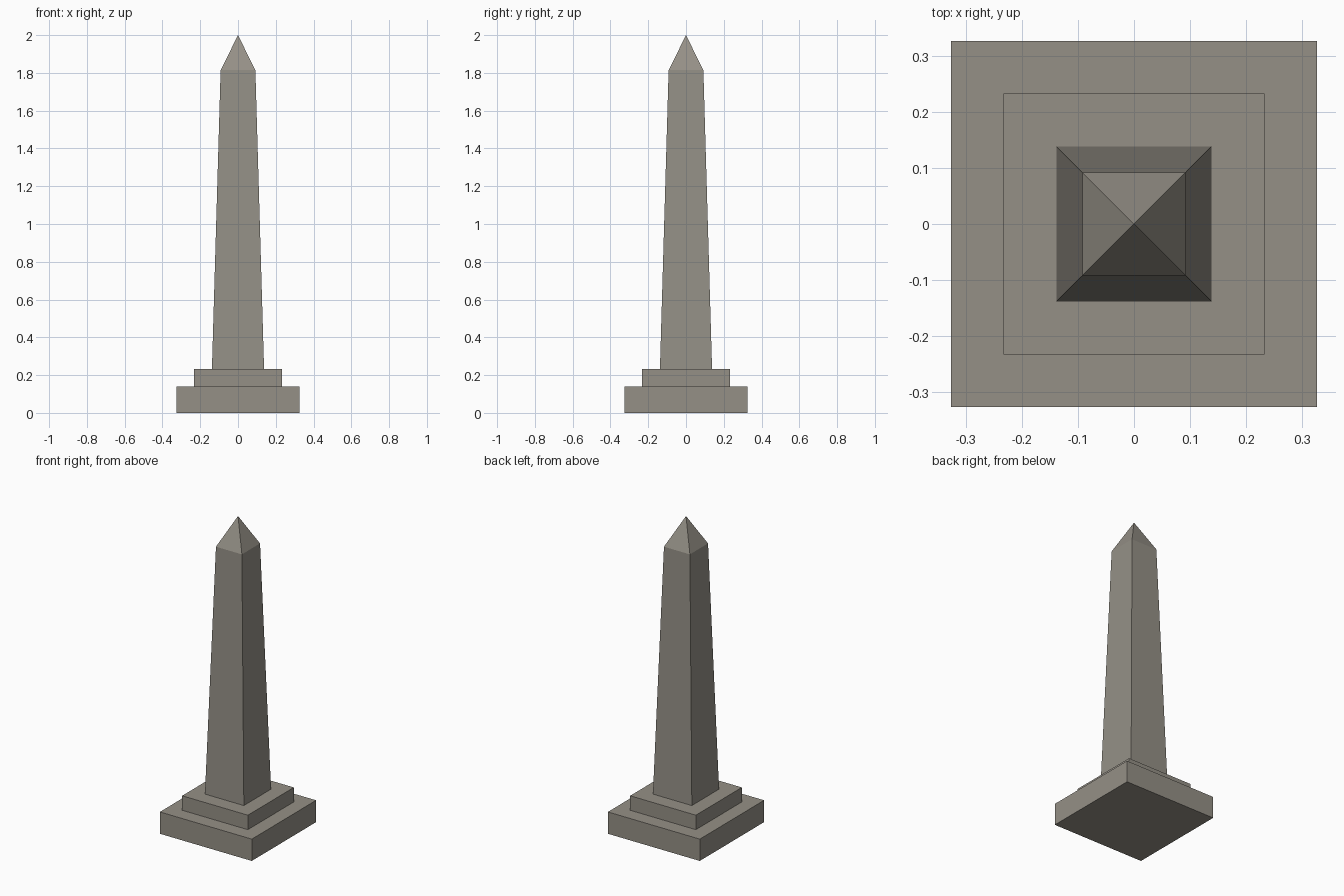
import bpy
import bmesh

if "Cube" in bpy.data.objects:
    bpy.data.objects.remove(bpy.data.objects["Cube"])

stone = bpy.data.materials.new("warm_grey_stone")
stone.diffuse_color = (0.30, 0.28, 0.24, 1)
stone.use_nodes = True
stone.node_tree.nodes["Principled BSDF"].inputs["Base Color"].default_value = stone.diffuse_color


def square_solid(name, sections):
    """Stack centred square sections (half width, z); half width 0 is a point."""
    bm = bmesh.new()
    rings = []
    for h, z in sections:
        corners = [(-h, -h), (h, -h), (h, h), (-h, h)] if h else [(0, 0)]
        rings.append([bm.verts.new((x, y, z)) for x, y in corners])
    for low, high in zip(rings, rings[1:]):
        for i in range(4):
            j = (i + 1) % 4
            top = [high[j], high[i]] if len(high) == 4 else high
            bm.faces.new([low[i], low[j]] + top)
    bm.faces.new(rings[0][::-1])
    if len(rings[-1]) == 4:
        bm.faces.new(rings[-1])
    mesh = bpy.data.meshes.new(name)
    bm.to_mesh(mesh)
    bm.free()
    mesh.materials.append(stone)
    obj = bpy.data.objects.new(name, mesh)
    bpy.context.collection.objects.link(obj)
    return obj


# Two stepped plinth slabs
square_solid("lower_plinth", [(0.326, 0), (0.326, 0.14)])
square_solid("upper_plinth", [(0.233, 0.14), (0.233, 0.233)])

# Tapered shaft with its pyramid cap
square_solid("obelisk_shaft", [(0.138, 0.233), (0.092, 1.814), (0, 2.0)])
